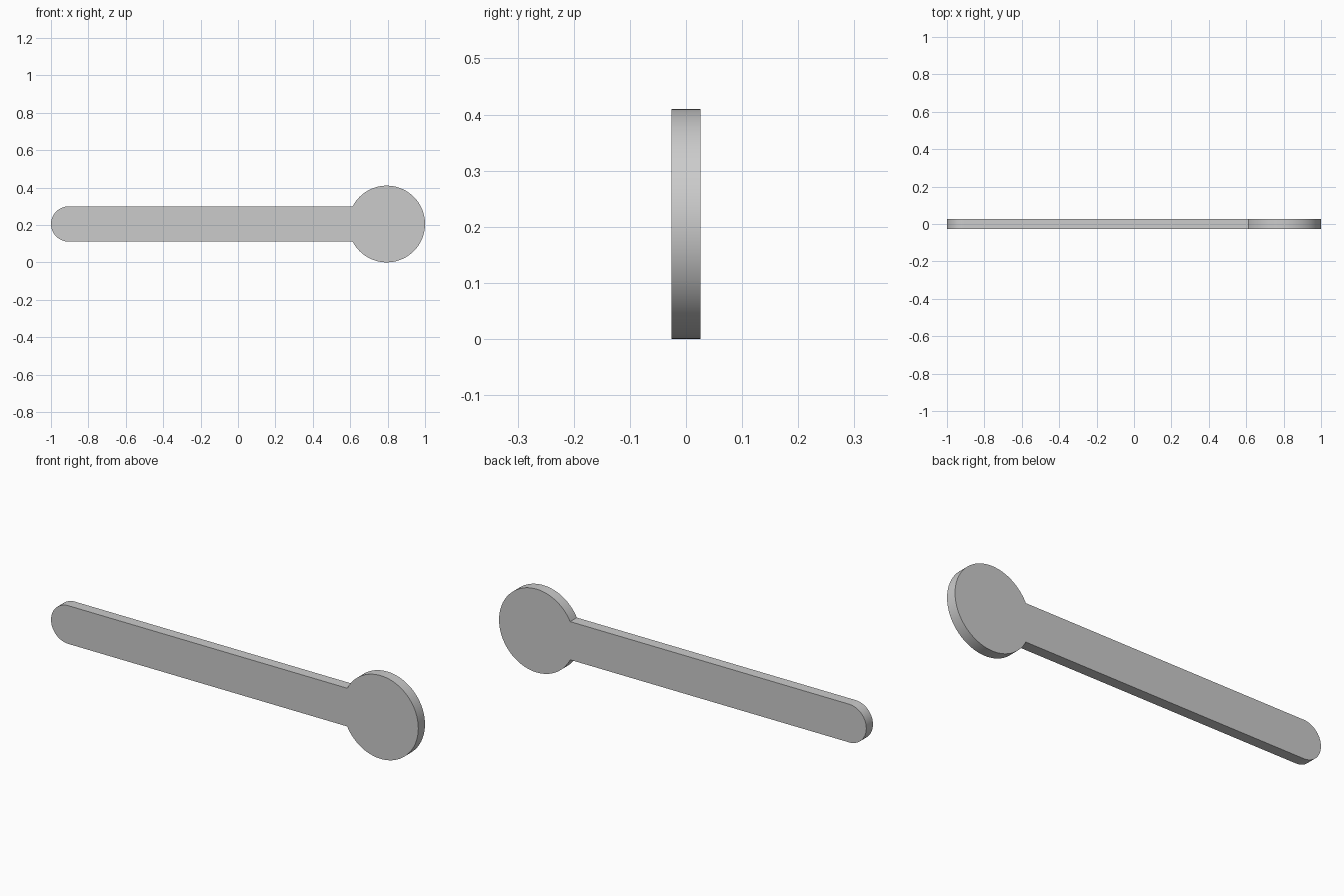
import bpy
import bmesh
from math import asin, cos, pi, sin

cube = bpy.data.objects.get("Cube")
if cube:
    bpy.data.objects.remove(cube, do_unlink=True)

HEAD_R = 0.205     # round head radius
BAR_R = 0.094      # half height of the bar, also its end radius
HALF_T = 0.026     # half thickness
MID_Z = HEAD_R


def arc(cx, radius, start, end, steps):
    """Points along an arc in the front plane."""
    angles = [start + (end - start) * i / steps for i in range(steps + 1)]
    return [(cx + radius * cos(a), MID_Z + radius * sin(a)) for a in angles]


# Outline: round head, open where the bar joins, then the rounded bar end
join = pi - asin(BAR_R / HEAD_R)
outline = arc(1 - HEAD_R, HEAD_R, -join, join, 72)
outline += arc(-1 + BAR_R, BAR_R, pi / 2, 3 * pi / 2, 36)

# Extrude the outline through the thickness
bm = bmesh.new()
face = bm.faces.new([bm.verts.new((x, -HALF_T, z)) for x, z in outline])
result = bmesh.ops.extrude_face_region(bm, geom=[face], use_keep_orig=True)
moved = [v for v in result["geom"] if isinstance(v, bmesh.types.BMVert)]
bmesh.ops.translate(bm, verts=moved, vec=(0, 2 * HALF_T, 0))
bmesh.ops.recalc_face_normals(bm, faces=bm.faces[:])

mesh = bpy.data.meshes.new("round_headed_bar")
bm.to_mesh(mesh)
bm.free()
bar = bpy.data.objects.new("round_headed_bar", mesh)
bpy.context.collection.objects.link(bar)

# Plain grey
grey = bpy.data.materials.new("light_grey")
grey.use_nodes = True
colour = (0.6, 0.6, 0.6, 1)
grey.diffuse_color = colour
grey.node_tree.nodes["Principled BSDF"].inputs["Base Color"].default_value = colour
mesh.materials.append(grey)

# Smooth rims with sharp edges kept
bpy.ops.object.select_all(action="DESELECT")
bar.select_set(True)
bpy.context.view_layer.objects.active = bar
bpy.ops.object.shade_smooth_by_angle(angle=pi / 6)
